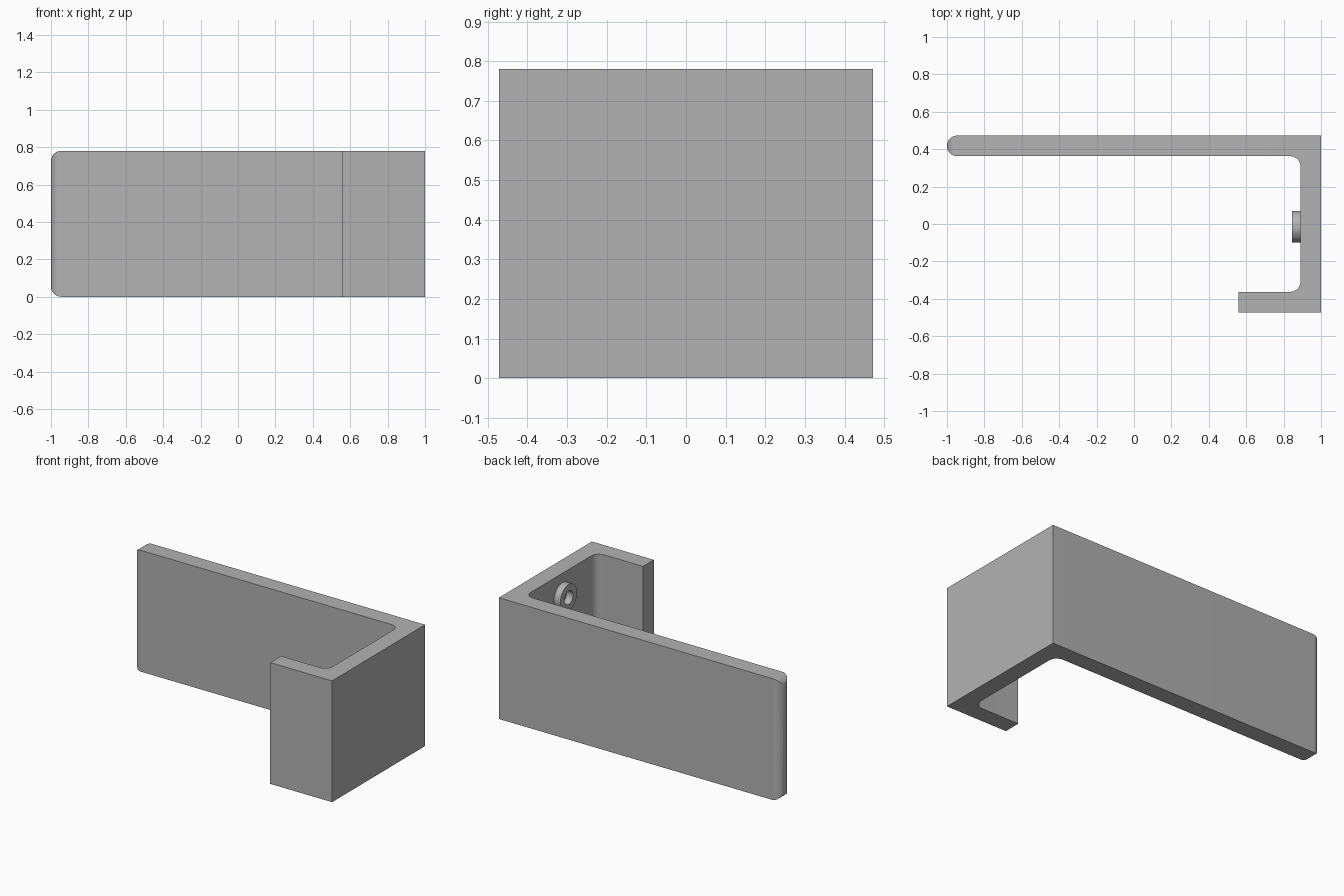
import bpy, bmesh
from math import sin, cos, pi, sqrt

if "Cube" in bpy.data.objects:
    bpy.data.objects.remove(bpy.data.objects["Cube"], do_unlink=True)

HEIGHT, DEPTH, WALL = 0.78, 0.4725, 0.11
TIP_R, FILLET = WALL / 2, 0.055
STEPS = 10

grey = bpy.data.materials.new("plain grey")
grey.use_nodes = True
grey.diffuse_color = (0.45, 0.45, 0.45, 1)
grey.node_tree.nodes["Principled BSDF"].inputs["Base Color"].default_value = grey.diffuse_color


def finish(name, bm):
    """Turn a bmesh into a grey object with smooth curves and sharp edges."""
    bmesh.ops.recalc_face_normals(bm, faces=bm.faces)
    mesh = bpy.data.meshes.new(name)
    bm.to_mesh(mesh)
    bm.free()
    mesh.materials.append(grey)
    obj = bpy.data.objects.new(name, mesh)
    bpy.context.collection.objects.link(obj)
    bpy.ops.object.select_all(action="DESELECT")
    obj.select_set(True)
    bpy.context.view_layer.objects.active = obj
    bpy.ops.object.shade_smooth_by_angle(angle=pi / 6)
    return obj


def arc(cx, cy, r, start, end, steps=STEPS):
    angles = [start + (end - start) * i / steps for i in range(steps + 1)]
    return [(cx + r * cos(a), cy + r * sin(a)) for a in angles]


def corner_drop(x):
    """How far the rounded end corners fall away from the flat edges."""
    d = max(0, TIP_R - 1 - x)
    return TIP_R - sqrt(max(0, TIP_R ** 2 - d ** 2))


# Hook-shaped body: rounded tip first, then around the short return lip
tip = arc(TIP_R - 1, DEPTH - TIP_R, TIP_R, pi / 2, 3 * pi / 2, 2 * STEPS)
inner_x, inner_y = 1 - WALL, DEPTH - WALL
fx, fy = inner_x - FILLET, inner_y - FILLET
profile = (tip + arc(fx, fy, FILLET, pi / 2, 0) + arc(fx, -fy, FILLET, 0, -pi / 2)
           + [(0.56, -inner_y), (0.56, -DEPTH), (1, -DEPTH), (1, DEPTH)])

bm = bmesh.new()
low = [bm.verts.new((x, y, corner_drop(x))) for x, y in profile]
high = [bm.verts.new((x, y, HEIGHT - corner_drop(x))) for x, y in profile]
count, last = len(profile), len(tip) - 1
for i in range(count):
    j = (i + 1) % count
    bm.faces.new((low[i], low[j], high[j], high[i]))
for ring in (low, high):
    bm.faces.new([ring[0]] + ring[last:])
    for i in range(STEPS - 1):
        bm.faces.new((ring[i], ring[i + 1], ring[last - i - 1], ring[last - i]))
    bm.faces.new(ring[STEPS - 1:STEPS + 2])
finish("hook_body", bm)

# Small ring boss on the inside of the end wall
bm = bmesh.new()
boss_y, boss_z, sides = -0.015, 0.635, 40
section = [(inner_x + 0.01, 0.085), (0.845, 0.085), (0.845, 0.043), (inner_x + 0.01, 0.043)]
loops = []
for x, r in section:
    circle = arc(boss_y, boss_z, r, 0, 2 * pi, sides)[:-1]
    loops.append([bm.verts.new((x, y, z)) for y, z in circle])
for k in range(len(loops)):
    a, b = loops[k], loops[(k + 1) % len(loops)]
    for i in range(sides):
        j = (i + 1) % sides
        bm.faces.new((a[i], a[j], b[j], b[i]))
finish("ring_boss", bm)
